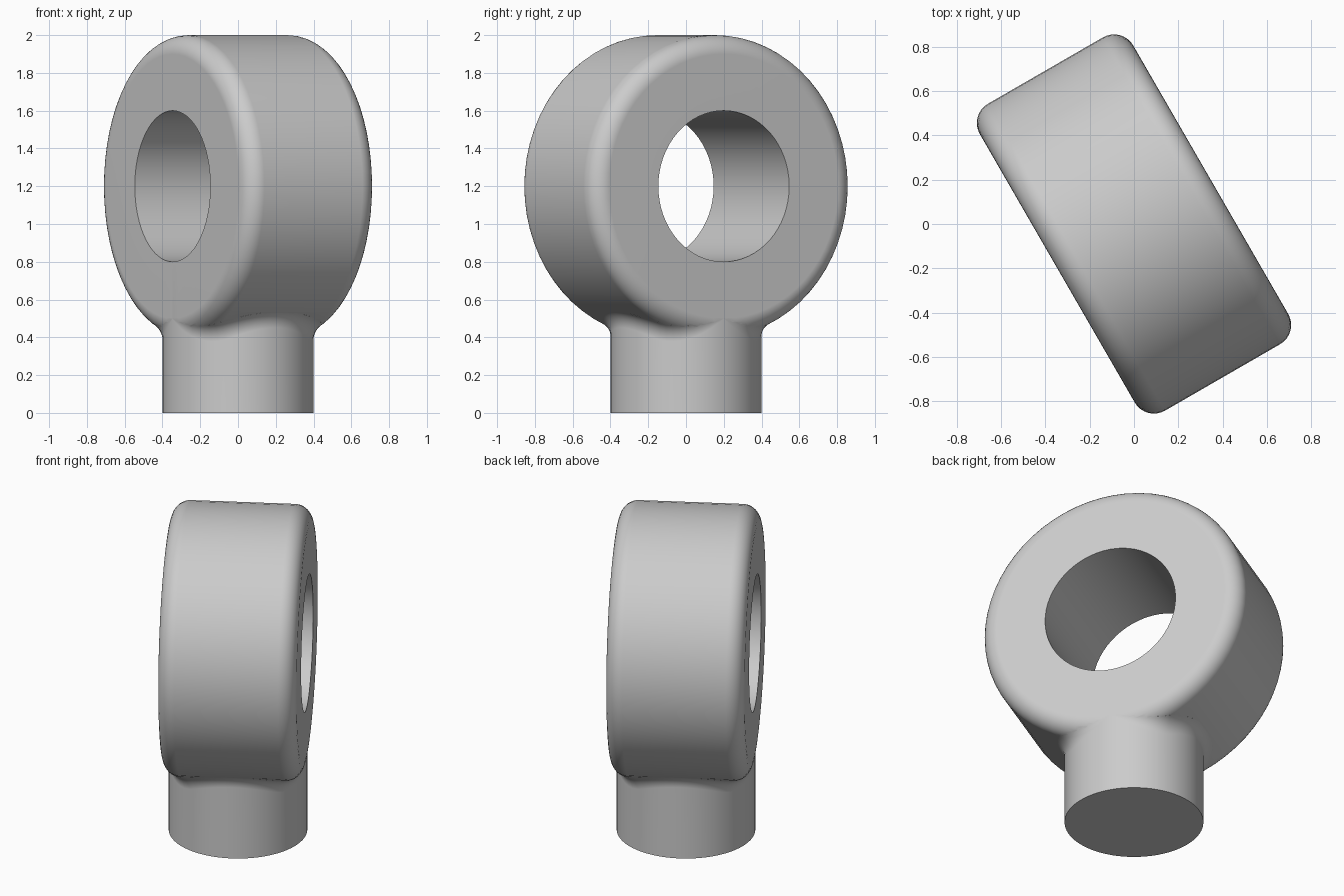
import bpy, bmesh
from math import sin, cos, pi, sqrt, radians
from mathutils import Vector

cube = bpy.data.objects.get("Cube")
if cube:
    bpy.data.objects.remove(cube)

SEG = 64
RING_Z, RING_R, HOLE_R = 1.2, 0.8, 0.4
HALF, ROUND = 0.4, 0.1        # ring half thickness and edge rounding
STEM_R, FILLET = 0.4, 0.1
CORE_R, CORE_A = RING_R - ROUND, HALF - ROUND

steel = bpy.data.materials.new("light grey metal")
steel.use_nodes = True
grey = (0.6, 0.6, 0.6, 1)
steel.diffuse_color = grey
steel.node_tree.nodes["Principled BSDF"].inputs["Base Color"].default_value = grey


def mesh_object(name, rows, close_rows, cap=None):
    """Skin rows of points; each row wraps round, and rows may wrap too."""
    bm = bmesh.new()
    verts = [[bm.verts.new(p) for p in row] for row in rows]
    count = len(rows)
    for i in range(count if close_rows else count - 1):
        a, b = verts[i], verts[(i + 1) % count]
        for j in range(len(a)):
            k = (j + 1) % len(a)
            bm.faces.new((a[j], a[k], b[k], b[j]))
    if cap:
        bm.faces.new(verts[0])
        tip = bm.verts.new(cap)
        top = verts[-1]
        for j in range(len(top)):
            bm.faces.new((top[j], top[(j + 1) % len(top)], tip))
    bmesh.ops.recalc_face_normals(bm, faces=bm.faces)
    mesh = bpy.data.meshes.new(name)
    bm.to_mesh(mesh)
    bm.free()
    mesh.materials.append(steel)
    obj = bpy.data.objects.new(name, mesh)
    bpy.context.collection.objects.link(obj)
    obj.rotation_euler.z = radians(30)
    return obj


# Ring: rounded rectangular section turned about the local x axis
arc = [radians(90 * i / 8) for i in range(9)]
section = [(-HALF, HOLE_R)]
section += [(-CORE_A - ROUND * cos(t), CORE_R + ROUND * sin(t)) for t in arc]
section += [(CORE_A + ROUND * sin(t), CORE_R + ROUND * cos(t)) for t in arc]
section += [(HALF, HOLE_R)]
turns = [2 * pi * i / SEG for i in range(SEG)]
ring = mesh_object("eye_ring", [
    [(a, r * sin(t), RING_Z - r * cos(t)) for a, r in section] for t in turns], True)


def fillet_points(t, steps=8):
    """Arc of a ball resting against both the stem and the ring."""
    d = STEM_R + FILLET
    a, u = d * cos(t), d * sin(t)
    over = max(abs(a) - CORE_A, 0)
    reach = CORE_R + sqrt(max((ROUND + FILLET) ** 2 - over ** 2, 0))
    ball = Vector((a, u, RING_Z - sqrt(reach ** 2 - u ** 2)))
    # nearest point on the core of the ring's rounded edge
    out = Vector((0, u, ball.z - RING_Z)).normalized() * CORE_R
    core = Vector((max(-CORE_A, min(CORE_A, a)), out.y, RING_Z + out.z))
    to_ring = (core - ball).normalized()
    to_stem = Vector((-cos(t), -sin(t), 0))
    points = []
    for i in range(steps + 1):
        f = i / steps
        if to_stem.angle(to_ring) < 0.001:
            way = to_stem
        else:
            way = to_stem.slerp(to_ring, f)
        # a hair of rise keeps coincident arcs from collapsing
        points.append(ball + way * FILLET + Vector((0, 0, 0.0005 * f)))
    points.append(points[-1] + to_ring * 0.04)
    return points


# Stem: straight shank, flared fillet, end sunk inside the ring
columns = [[Vector((STEM_R * cos(t), STEM_R * sin(t), 0))] + fillet_points(t)
           for t in turns]
stem = mesh_object("stem", list(zip(*columns)), False, cap=(0, 0, 0.6))

# Join the two into one solid
union = ring.modifiers.new("join stem", 'BOOLEAN')
union.operation = 'UNION'
union.solver = 'EXACT'
union.object = stem
bpy.ops.object.select_all(action='DESELECT')
ring.select_set(True)
bpy.context.view_layer.objects.active = ring
bpy.ops.object.modifier_apply(modifier=union.name)
bpy.data.objects.remove(stem)
ring.name = "eye_ring_with_stem"

bpy.ops.object.shade_smooth_by_angle(angle=radians(35))
weighted = ring.modifiers.new("even shading", 'WEIGHTED_NORMAL')
weighted.keep_sharp = True
